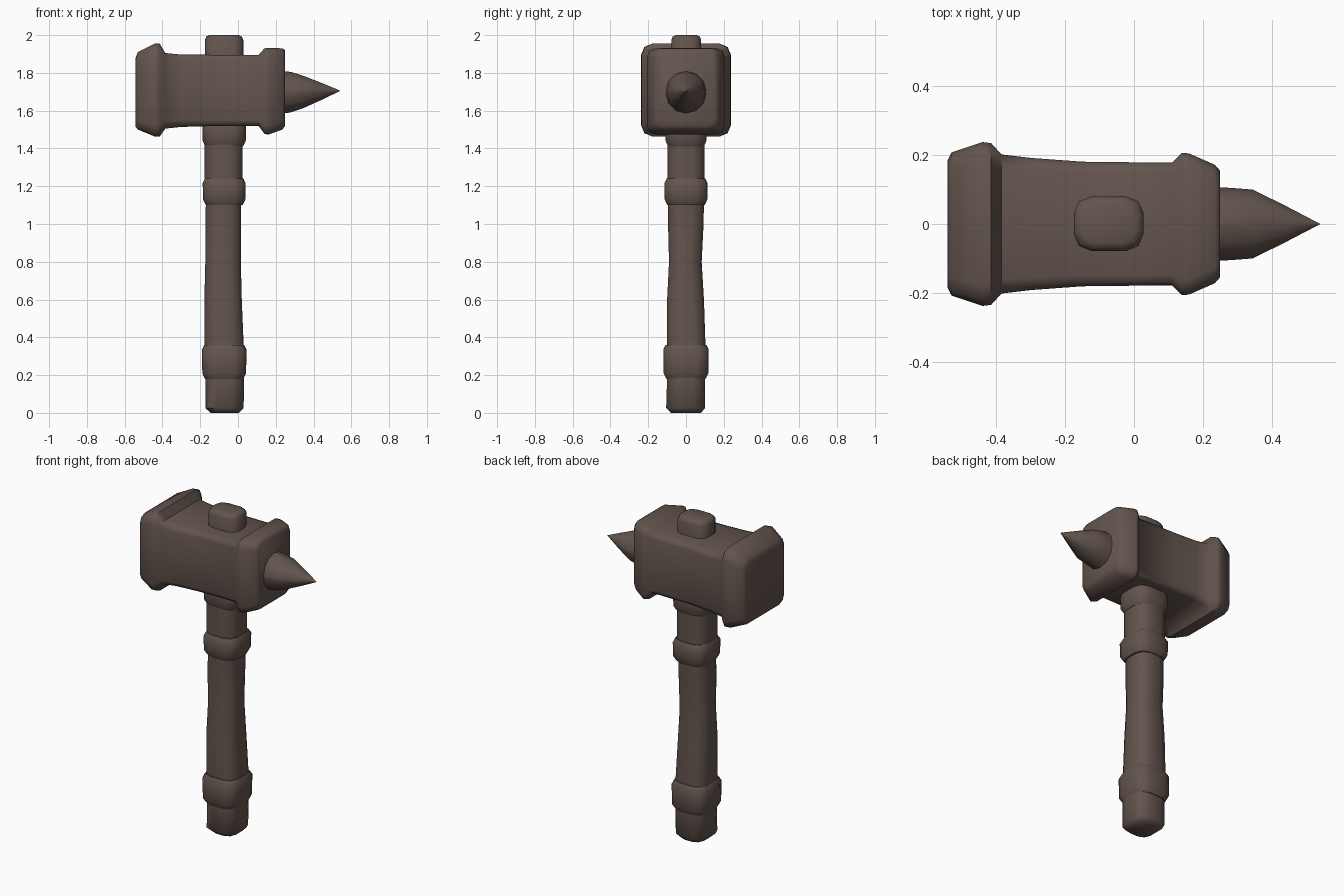
import bpy, bmesh, math
from mathutils import Vector

cube = bpy.data.objects.get("Cube")
if cube:
    bpy.data.objects.remove(cube, do_unlink=True)

brown = bpy.data.materials.new("dark brown")
brown.use_nodes = True
colour = (0.125, 0.09, 0.075, 1)
brown.diffuse_color = colour
brown.node_tree.nodes["Principled BSDF"].inputs["Base Color"].default_value = colour


def rounded_ring(a0, a1, b0, b1, chamfer, steps):
    """Corner-rounded rectangle between the given limits."""
    pts = []
    r = min(chamfer, (a1 - a0) / 2.05, (b1 - b0) / 2.05)
    corners = [(a1 - r, b1 - r), (a0 + r, b1 - r), (a0 + r, b0 + r), (a1 - r, b0 + r)]
    for q, (ca, cb) in enumerate(corners):
        for s in range(steps + 1):
            t = (q + s / steps) * math.pi / 2
            pts.append((ca + r * math.cos(t), cb + r * math.sin(t)))
    return pts


def loft(name, axis, stations, steps=2):
    """Skin rings along z or x. Station: position, a0, a1, b0, b1, chamfer."""
    bm = bmesh.new()
    rings = []
    for pos, *limits in stations:
        ring = rounded_ring(*limits, steps)
        rings.append([bm.verts.new((a, b, pos) if axis == "z" else (pos, a, b))
                      for a, b in ring])
    n = len(rings[0])
    for low, high in zip(rings, rings[1:]):
        for i in range(n):
            j = (i + 1) % n
            bm.faces.new((low[i], low[j], high[j], high[i]))
    bm.faces.new(rings[0][::-1])
    bm.faces.new(rings[-1])
    bmesh.ops.recalc_face_normals(bm, faces=bm.faces)
    mesh = bpy.data.meshes.new(name)
    bm.to_mesh(mesh)
    bm.free()
    mesh.materials.append(brown)
    obj = bpy.data.objects.new(name, mesh)
    bpy.context.collection.objects.link(obj)
    bpy.ops.object.select_all(action="DESELECT")
    obj.select_set(True)
    bpy.context.view_layer.objects.active = obj
    bpy.ops.object.shade_smooth_by_angle(angle=math.radians(50))
    return obj


# Worn handle shaft
loft("handle_shaft", "z", [
    (0, -.145, .005, -.08, .08, .05),
    (.025, -.172, .03, -.105, .1, .06),
    (.19, -.172, .032, -.1, .1, .06),
    (.36, -.178, .03, -.1, .103, .06),
    (.6, -.178, .02, -.1, .095, .06),
    (.8, -.173, .015, -.09, .083, .06),
    (1.0, -.173, .015, -.095, .093, .06),
    (1.12, -.17, .015, -.095, .095, .06),
    (1.24, -.178, .025, -.097, .097, .06),
    (1.6, -.175, .025, -.1, .097, .06)])

# Wrapped collars: bottom, top, half width in x and y
for name, z0, z1, hx, hy in [("lower_collar", .18, .36, .118, .12),
                             ("upper_collar", 1.1, 1.24, .114, .115),
                             ("neck_collar", 1.41, 1.56, .116, .11)]:
    c = -.073
    profile = [(z0, .016), (z0 + .03, .002), (z1 - .025, 0), (z1, .012)]
    loft(name, "z", [(z, c - hx + d, c + hx - d, d - hy, hy - d, .06)
                     for z, d in profile])

# Handle end poking out of the top
loft("handle_peg", "z", [
    (1.85, -.175, .028, -.078, .08, .05),
    (1.975, -.175, .028, -.078, .08, .05),
    (1.992, -.168, .02, -.07, .073, .05),
    (2.0, -.15, .005, -.055, .058, .04)], 2)

# Hammer head with flared ends
loft("hammer_head", "x", [
    (x, -hy, hy, z0, z1, r) for x, hy, z0, z1, r in [
        (-.542, .185, 1.515, 1.88, .04),
        (-.53, .208, 1.5, 1.91, .05),
        (-.44, .238, 1.463, 1.955, .06),
        (-.415, .235, 1.462, 1.955, .06),
        (-.385, .202, 1.505, 1.905, .04),
        (-.3, .192, 1.514, 1.897, .035),
        (-.15, .181, 1.518, 1.896, .03),
        (.11, .178, 1.518, 1.896, .03),
        (.14, .207, 1.478, 1.93, .045),
        (.16, .205, 1.473, 1.932, .045),
        (.235, .172, 1.5, 1.93, .045),
        (.25, .155, 1.52, 1.92, .04)]])

# Rounded spike on the striking end
loft("spike", "x", [
    (x, -r, r, z - h, z + h, r) for x, r, h, z in [
        (.22, .108, .115, 1.697),
        (.28, .105, .107, 1.698),
        (.345, .1, .086, 1.699),
        (.44, .053, .046, 1.702),
        (.53, .006, .006, 1.705),
        (.54, .001, .001, 1.705)]], 3)
